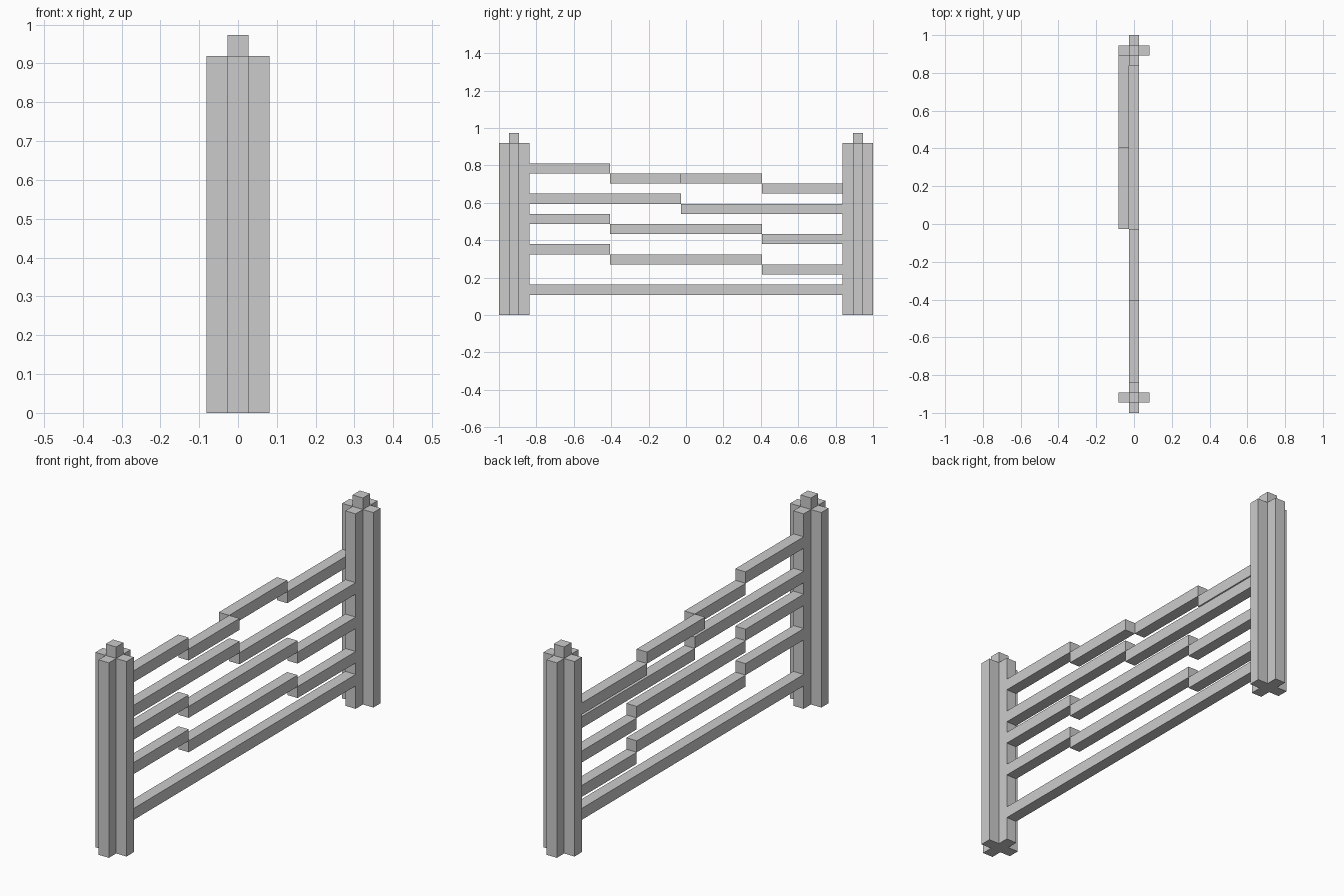
import bpy, bmesh
from mathutils import Vector

if "Cube" in bpy.data.objects:
    bpy.data.objects.remove(bpy.data.objects["Cube"])

U = 2 / 37  # grid unit: the whole fence is 37 units long


def prism(bm, profile, z0, z1):
    """Extrude a flat xy profile from z0 to z1 (grid units)."""
    face = bm.faces.new([bm.verts.new((x * U, y * U, z0 * U)) for x, y in profile])
    bottom = bmesh.ops.duplicate(bm, geom=[face])
    top = bmesh.ops.extrude_face_region(bm, geom=[face])
    moved = [v for v in top["geom"] if isinstance(v, bmesh.types.BMVert)]
    bmesh.ops.translate(bm, vec=Vector((0, 0, (z1 - z0) * U)), verts=moved)
    bmesh.ops.remove_doubles(bm, verts=bm.verts, dist=1e-5)


def rect(x0, x1, y0, y1):
    return [(x0, y0), (x1, y0), (x1, y1), (x0, y1)]


def make(name, prisms):
    """One object from a list of (profile, z0, z1)."""
    mesh = bpy.data.meshes.new(name)
    final = bmesh.new()
    for p in prisms:
        bm = bmesh.new()
        prism(bm, *p)
        bmesh.ops.recalc_face_normals(bm, faces=bm.faces)
        bm.to_mesh(mesh)
        bm.free()
        final.from_mesh(mesh)
    final.to_mesh(mesh)
    final.free()
    obj = bpy.data.objects.new(name, mesh)
    bpy.context.collection.objects.link(obj)
    return obj


# Posts: plus-shaped section with a small square cap, mirrored to the other end
plus = [(.5, .5), (.5, 1.5), (-.5, 1.5), (-.5, .5), (-1.5, .5), (-1.5, -.5),
        (-.5, -.5), (-.5, -1.5), (.5, -1.5), (.5, -.5), (1.5, -.5), (1.5, .5)]
posts = make("posts", [([(x, y - 17) for x, y in plus], 0, 17)])
caps = make("post_caps", [(rect(-.5, .5, -17.5, -16.5), 17, 18)])
for obj in (posts, caps):
    mod = obj.modifiers.new("mirror", "MIRROR")
    mod.use_axis = (False, True, False)

# Rails: segments of (y start, y end, z bottom, x centre)
E = 15.5
rails = {
    "bottom_rail": [(-E, E, 2, 0)],
    "lower_rail": [(-E, -7.5, 6, 0), (-7.5, 7.5, 5, 0), (7.5, E, 4, 0)],
    "middle_rail": [(-E, -7.5, 9, 0), (-7.5, 7.5, 8, 0), (7.5, E, 7, 0)],
    "upper_rail": [(-E, -.5, 11, 0), (-.5, E, 10, 0)],
    # the top rail has slipped backwards past its midpoint
    "top_rail": [(-E, -7.5, 14, 0), (-7.5, -.5, 13, 0),
                 (-.5, 7.5, 13, -1), (7.5, 16.5, 12, -1)],
}
for name, segments in rails.items():
    make(name, [(rect(x - .5, x + .5, y0, y1), z, z + 1) for y0, y1, z, x in segments])
